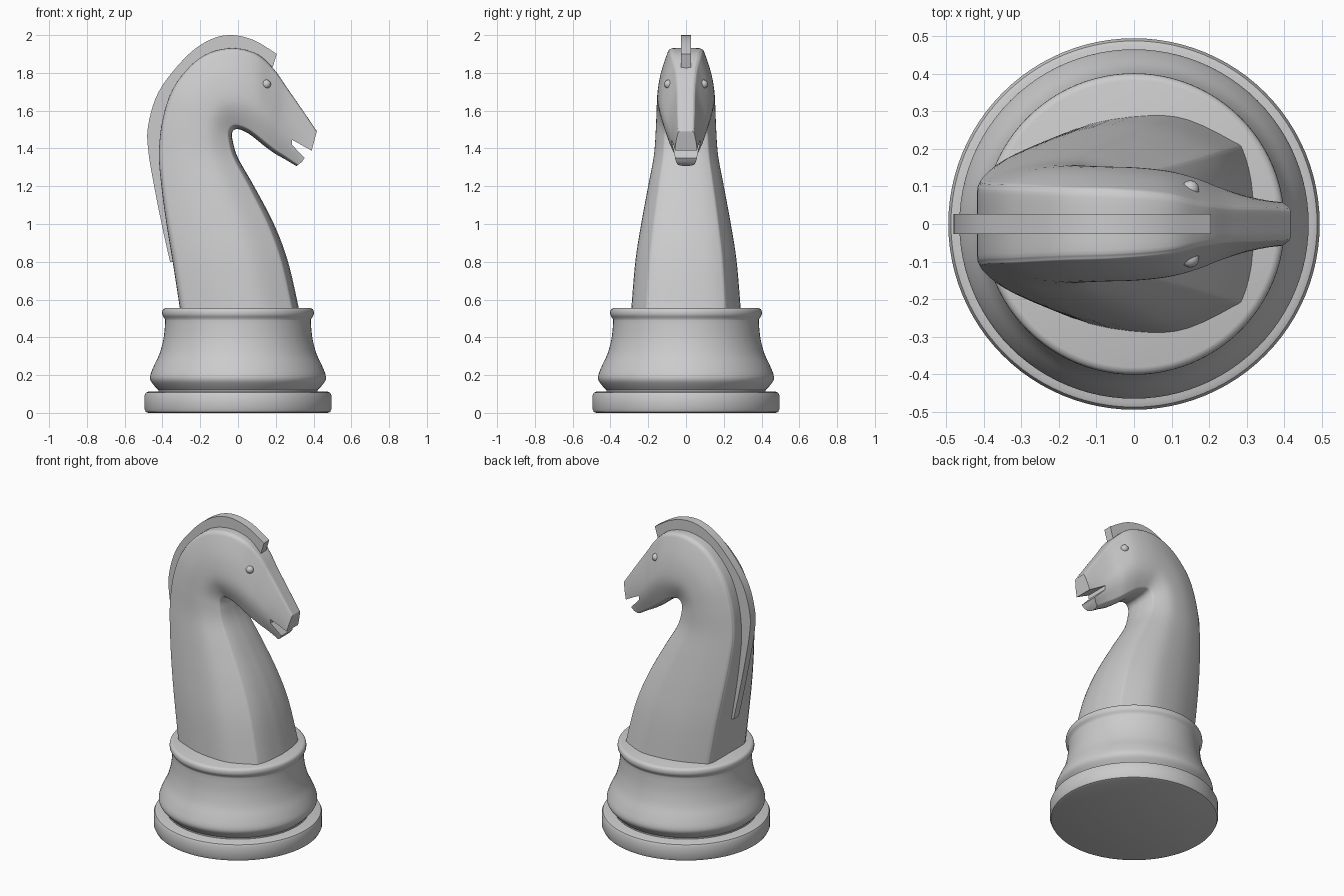
import bpy, bmesh, math

if "Cube" in bpy.data.objects:
    bpy.data.objects.remove(bpy.data.objects["Cube"])


def spline(pts, n):
    """Catmull-Rom resampling of tuples of any length."""
    out = []
    for i in range(len(pts) - 1):
        p0, p1, p2 = pts[max(i - 1, 0)], pts[i], pts[i + 1]
        p3 = pts[min(i + 2, len(pts) - 1)]
        for k in range(n):
            t = k / n
            out.append(tuple(0.5 * (2 * b + (c - a) * t + (2 * a - 5 * b + 4 * c - d) * t * t
                                    + (3 * b - a - 3 * c + d) * t ** 3)
                             for a, b, c, d in zip(p0, p1, p2, p3)))
    return out + [tuple(pts[-1])]


def loft(name, rings):
    """Skin closed rings and cap both ends."""
    bm = bmesh.new()
    rows = [[bm.verts.new(p) for p in r] for r in rings]
    n = len(rows[0])
    for a, b in zip(rows, rows[1:]):
        for i in range(n):
            bm.faces.new((a[i], a[(i + 1) % n], b[(i + 1) % n], b[i]))
    bm.faces.new(rows[0])
    bm.faces.new(rows[-1])
    bmesh.ops.recalc_face_normals(bm, faces=bm.faces)
    me = bpy.data.meshes.new(name)
    bm.to_mesh(me)
    bm.free()
    ob = bpy.data.objects.new(name, me)
    bpy.context.collection.objects.link(ob)
    return ob


def smooth(ob, angle=35):
    bpy.ops.object.select_all(action='DESELECT')
    ob.select_set(True)
    bpy.context.view_layer.objects.active = ob
    bpy.ops.object.shade_smooth_by_angle(angle=math.radians(angle))


def lathe(name, profile, n=96):
    smooth(loft(name, [[(r * math.cos(2 * math.pi * i / n), r * math.sin(2 * math.pi * i / n), z)
                        for i in range(n)] for r, z in profile]))


# Turned base: foot disc and bell-shaped collar
lathe("foot_disc", [(.475, 0), (.488, .005), (.495, .02), (.495, .092), (.488, .107), (.475, .112)])
lathe("collar", [(.42, .10), (.422, .122)]
      + spline([(.44, .14), (.462, .17), (.464, .2), (.445, .25), (.415, .315),
                (.395, .39), (.387, .46), (.386, .495)], 4)
      + spline([(.394, .507), (.401, .52), (.401, .538), (.395, .55), (.382, .556)], 2))

# Neck and head: back x, back z, front x, front z, half width, narrowing on the back/nose side
stations = [(-.305, .54, .325, .54, .29, 1), (-.345, .8, .265, .8, .268, 1),
            (-.378, 1.0, .19, 1.0, .237, 1), (-.405, 1.2, .085, 1.2, .20, 1),
            (-.418, 1.38, .0, 1.35, .17, 1), (-.395, 1.57, -.028, 1.44, .16, 1),
            (-.33, 1.74, -.03, 1.485, .156, 1), (-.20, 1.88, -.005, 1.503, .153, .95),
            (-.05, 1.93, .05, 1.482, .15, .92), (.09, 1.905, .10, 1.445, .14, .85),
            (.185, 1.825, .15, 1.405, .122, .7), (.26, 1.72, .20, 1.37, .098, .72),
            (.34, 1.605, .25, 1.342, .077, .88), (.415, 1.495, .295, 1.315, .063, 1),
            (.45, 1.445, .325, 1.298, .06, 1)]
half = spline([(0, 0), (0, .5), (.015, .62), (.05, .7), (.3, .92), (.55, 1),
               (.72, .96), (.91, .76), (.95, .68), (.985, .4), (1, 0)], 3)
rings = []
for bx, bz, fx, fz, w, t in spline(stations, 6):
    side = [(bx + u * (fx - bx), v * w * (t + (1 - t) * min(1, max(0, u) * 1.8)),
             bz + u * (fz - bz)) for u, v in half]
    rings.append(side + [(x, -y, z) for x, y, z in side[-2:0:-1]])
head = loft("horse_neck_and_head", rings)

# Cut the open mouth and trim the lips
mouth = [(.417, 1.52), (.417, 1.49), (.39, 1.388), (.285, 1.447), (.285, 1.42),
         (.352, 1.35), (.338, 1.328), (.30, 1.30), (.30, 1.2), (.6, 1.2), (.6, 1.52)]
cutter = loft("mouth_cutter", [[(x, y, z) for x, z in mouth] for y in (-.3, .3)])
cutter.hide_render = True
mod = head.modifiers.new("mouth", 'BOOLEAN')
mod.operation, mod.solver, mod.object = 'DIFFERENCE', 'EXACT', cutter
bpy.context.view_layer.objects.active = head
bpy.ops.object.modifier_apply(modifier=mod.name)
bpy.data.objects.remove(cutter)
smooth(head)

# Mane: thin slab following the crest of the neck
outer = spline([(-.36, .8), (-.40, .98), (-.44, 1.18), (-.474, 1.38), (-.476, 1.52),
                (-.42, 1.70), (-.29, 1.87), (-.17, 1.965), (-.05, 2.0), (.08, 1.975), (.205, 1.90)], 5)
inner = spline([(-.30, .8), (-.33, .98), (-.36, 1.18), (-.38, 1.38), (-.36, 1.52),
                (-.31, 1.66), (-.22, 1.79), (-.13, 1.85), (-.05, 1.87), (.06, 1.86), (.175, 1.80)], 5)
mane = loft("mane", [[(a, -.027, b), (a, .027, b), (c, .027, d), (c, -.027, d)]
                     for (a, b), (c, d) in zip(outer, inner)])
smooth(mane)

# Eyes
for name, s in (("eye_left", 1), ("eye_right", -1)):
    bpy.ops.mesh.primitive_uv_sphere_add(segments=24, ring_count=12, radius=.024,
                                         location=(.15, s * .092, 1.74))
    bpy.context.object.name = name
    smooth(bpy.context.object)
